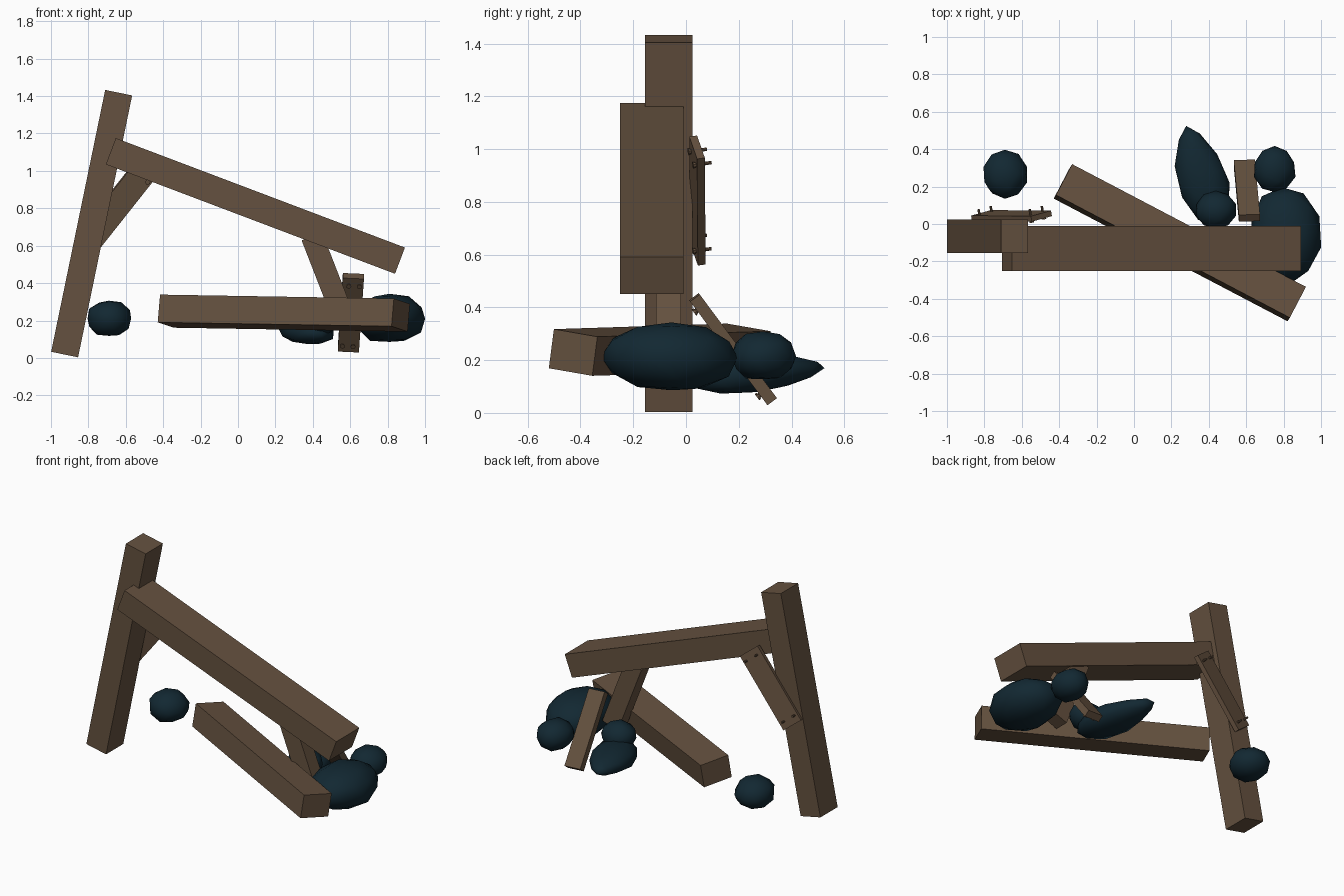
import bpy, bmesh, math, random
from mathutils import Vector, Matrix

if "Cube" in bpy.data.objects:
    bpy.data.objects.remove(bpy.data.objects["Cube"])

random.seed(4)


def material(name, rgb):
    m = bpy.data.materials.new(name)
    m.diffuse_color = (*rgb, 1)
    m.use_nodes = True
    m.node_tree.nodes["Principled BSDF"].inputs["Base Color"].default_value = m.diffuse_color
    return m


WOOD = material("weathered brown wood", (0.130, 0.083, 0.050))
STONE = material("dark blue stone", (0.006, 0.021, 0.032))


def finish(name, bm, mat):
    bmesh.ops.recalc_face_normals(bm, faces=bm.faces)
    mesh = bpy.data.meshes.new(name)
    bm.to_mesh(mesh)
    bm.free()
    mesh.materials.append(mat)
    ob = bpy.data.objects.new(name, mesh)
    bpy.context.collection.objects.link(ob)
    return ob


def frame(a, b, side):
    """Axes of a timber running a -> b, its width pointing along side."""
    d = (b - a).normalized()
    s = (side - d * side.dot(d)).normalized()
    return d, s, d.cross(s)


def timber(name, a, b, side, width, thick, bolts=None):
    a, b, side = Vector(a), Vector(b), Vector(side)
    d, s, n = frame(a, b, side)
    rot = Matrix((d, s, n)).transposed().to_4x4()
    place = Matrix.Translation((a + b) / 2) @ rot
    length = (b - a).length
    bm = bmesh.new()
    bmesh.ops.create_cube(bm, size=1, matrix=place @ Matrix.Diagonal((length, width, thick, 1)))
    if bolts:
        # four nails through the plank, each with a round head
        front, back = bolts
        for u in (-1, 1):
            for v in (-1, 1):
                px = u * (length / 2 - 0.045)
                py = v * (width / 2 - 0.028) + u * 0.006
                for r, z0, z1 in ((0.008, front, back), (0.014, back - 0.006, back + 0.003)):
                    m = place @ Matrix.Translation((px, py, (z0 + z1) / 2))
                    bmesh.ops.create_cone(bm, cap_ends=True, segments=8, radius1=r,
                                          radius2=r * 0.8, depth=abs(z1 - z0), matrix=m)
    return finish(name, bm, WOOD)


def rock(name, centre, size, yaw=0, taper=0.0, pitch=0):
    bm = bmesh.new()
    bmesh.ops.create_icosphere(bm, subdivisions=2, radius=0.5)
    for v in bm.verts:
        v.co *= random.uniform(0.96, 1.05)
        # flattened bottom and a narrowing far end
        v.co.z = max(v.co.z, -0.46)
        k = 1 - taper * max(0, v.co.y + 0.1)
        v.co.x *= k
        v.co.z *= k
    m = (Matrix.Translation(centre) @ Matrix.Rotation(yaw, 4, 'Z')
         @ Matrix.Rotation(pitch, 4, 'X') @ Matrix.Diagonal((*size, 1)))
    bm.transform(m)
    ob = finish(name, bm, STONE)
    for p in ob.data.polygons:
        p.use_smooth = True
    return ob


# Main timbers
timber("leaning_post", (-0.927, -0.065, 0.018), (-0.638, -0.065, 1.418), (0, 1, 0), 0.18, 0.147)
timber("sloping_beam", (-0.68, -0.13, 1.105), (0.866, -0.13, 0.52), (0, 1, 0), 0.24, 0.15)
timber("fallen_beam", (-0.38, 0.228, 0.25), (0.87, -0.428, 0.229), (0.085, 0.16, -0.028), 0.188, 0.15)
timber("beam_prop", (0.395, -0.067, 0.65), (0.57, -0.067, 0.20), (0, 1, 0), 0.095, 0.118)

# Nailed planks
timber("corner_brace_plank", (-0.815, 0.045, 0.603), (-0.495, 0.042, 1.007),
       (0.11, 0.03, -0.086), 0.14, 0.03, bolts=(0.045, -0.021))
timber("loose_plank", (0.59, 0.325, 0.045), (0.617, 0.032, 0.438),
       (1, 0.0, 0), 0.113, 0.045, bolts=(0.02, -0.03))

# Rocks
rock("large_rock", (0.81, -0.055, 0.21), (0.38, 0.52, 0.27), math.radians(4))
rock("round_rock", (0.752, 0.292, 0.215), (0.225, 0.25, 0.19))
rock("long_rock", (0.36, 0.26, 0.15), (0.29, 0.55, 0.165), math.radians(17), 0.6, math.radians(4))
rock("small_rock", (0.438, 0.075, 0.21), (0.215, 0.20, 0.18))
rock("lone_rock", (-0.69, 0.265, 0.21), (0.24, 0.26, 0.20))
